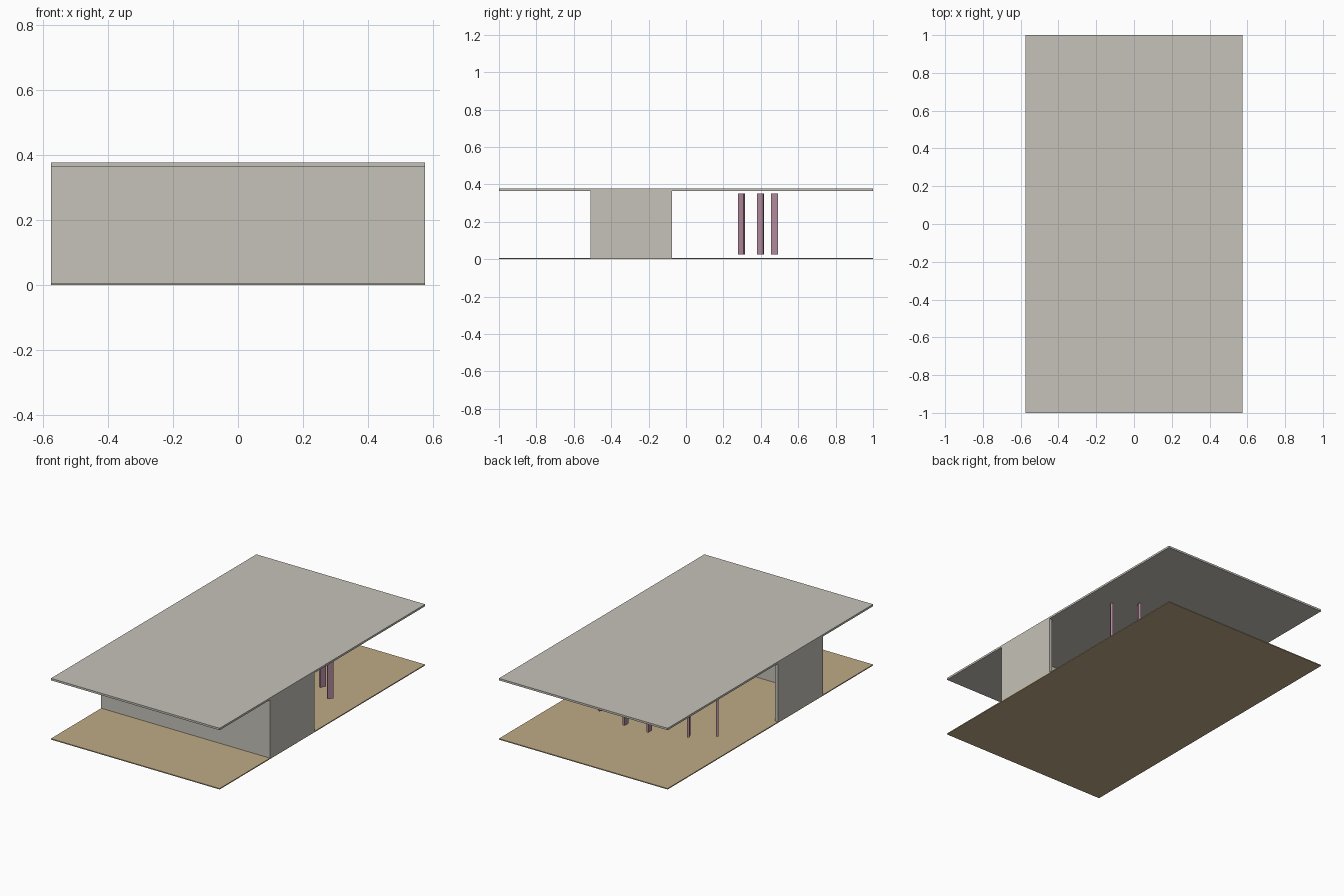
import bpy, bmesh
from math import radians
from mathutils import Matrix, Vector

cube = bpy.data.objects.get("Cube")
if cube:
    bpy.data.objects.remove(cube, do_unlink=True)


def material(name, color):
    m = bpy.data.materials.new(name)
    m.use_nodes = True
    m.diffuse_color = (*color, 1)
    m.node_tree.nodes["Principled BSDF"].inputs["Base Color"].default_value = (*color, 1)
    return m


concrete = material("warm_grey_concrete", (0.56, 0.54, 0.48))
sand = material("sand_floor", (0.53, 0.41, 0.24))
mauve = material("mauve_post", (0.44, 0.25, 0.33))


def prism(name, outline, bottom, top, mat):
    """Extrude a plan outline between two heights."""
    bm = bmesh.new()
    face = bm.faces.new([bm.verts.new((x, y, bottom)) for x, y in outline])
    grown = bmesh.ops.extrude_face_region(bm, geom=[face])
    raised = [v for v in grown["geom"] if isinstance(v, bmesh.types.BMVert)]
    bmesh.ops.translate(bm, verts=raised, vec=(0, 0, top - bottom))
    bmesh.ops.recalc_face_normals(bm, faces=bm.faces)
    mesh = bpy.data.meshes.new(name)
    bm.to_mesh(mesh)
    bm.free()
    mesh.materials.append(mat)
    obj = bpy.data.objects.new(name, mesh)
    bpy.context.collection.objects.link(obj)
    return obj


def rectangle(w, d):
    return [(-w, -d), (w, -d), (w, d), (-w, d)]


HALF_W, HALF_L = 0.575, 1.0
FLOOR_TOP, ROOF_BOTTOM, ROOF_TOP = 0.006, 0.365, 0.377

# Floor and roof slabs
prism("floor_slab", rectangle(HALF_W, HALF_L), 0, FLOOR_TOP, sand)
prism("roof_slab", rectangle(HALF_W, HALF_L), ROOF_BOTTOM, ROOF_TOP, concrete)

# U-shaped wall, open to the back
front, back, thick = -0.51, -0.075, 0.02
inner = HALF_W - thick
prism("u_shaped_wall",
      [(-HALF_W, front), (HALF_W, front), (HALF_W, back), (inner, back),
       (inner, front + thick), (-inner, front + thick), (-inner, back), (-HALF_W, back)],
      FLOOR_TOP, ROOF_BOTTOM, concrete)

# Mirrored arc of flat posts, each turned along its radius
for label, x, y, angle in (("outer", 0.42, 0.298, 55),
                           ("middle", 0.297, 0.398, 66),
                           ("inner", 0.08, 0.473, 88)):
    for side, sign in (("left", 1), ("right", -1)):
        post = prism(f"{label}_post_{side}", rectangle(0.018, 0.007), 0.025, 0.352, mauve)
        turn = Matrix.Rotation(radians(angle) * sign, 4, "Z")
        post.data.transform(Matrix.Translation(Vector((sign * x, y, 0))) @ turn)
